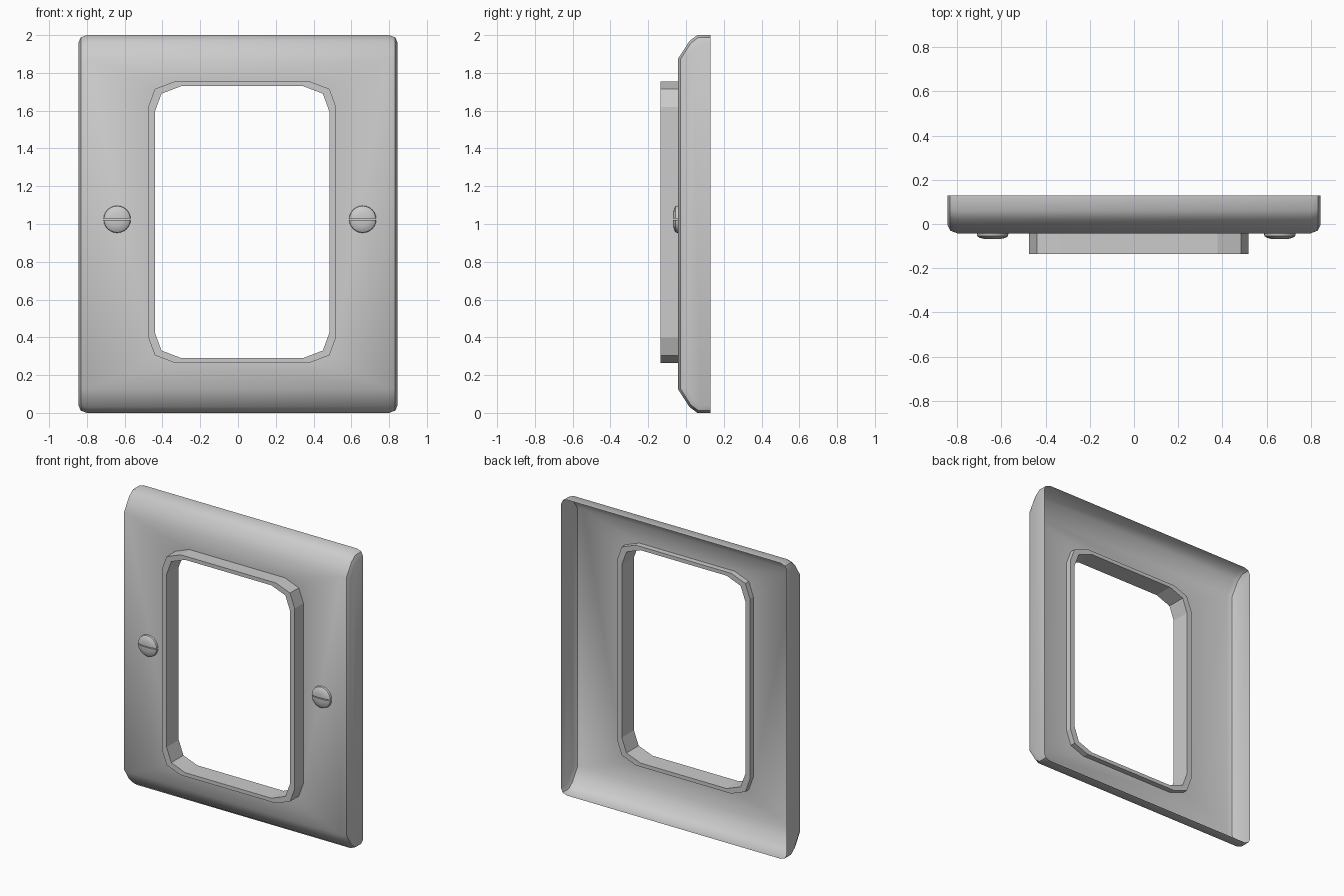
import bpy, bmesh, math
from mathutils import Vector

cube = bpy.data.objects.get("Cube")
if cube:
    bpy.data.objects.remove(cube)

grey = bpy.data.materials.new("light_grey")
grey.use_nodes = True
COLOR = (0.6, 0.6, 0.6, 1)
grey.diffuse_color = COLOR
grey.node_tree.nodes["Principled BSDF"].inputs["Base Color"].default_value = COLOR

FRONT, BACK = -0.042, 0.13      # plate depth
MID_X, MID_Z = 0.022, 1.01      # centre of the opening


def finish(name, bm, angle=30):
    mesh = bpy.data.meshes.new(name)
    bm.to_mesh(mesh)
    bm.free()
    obj = bpy.data.objects.new(name, mesh)
    bpy.context.collection.objects.link(obj)
    mesh.materials.append(grey)
    bpy.ops.object.select_all(action='DESELECT')
    obj.select_set(True)
    bpy.context.view_layer.objects.active = obj
    bpy.ops.object.shade_smooth_by_angle(angle=math.radians(angle))
    return obj


def opening(bm, half_x, half_z, y):
    """Rectangle with two-step corners, as a ring of vertices."""
    quarter = [(half_x, half_z - 0.135), (half_x - 0.035, half_z - 0.04),
               (half_x - 0.14, half_z)]
    ring = []
    for sx, sz in ((1, 1), (-1, 1), (-1, -1), (1, -1)):
        pts = quarter if sx * sz > 0 else quarter[::-1]
        ring += [bm.verts.new((MID_X + sx * x, y, MID_Z + sz * z)) for x, z in pts]
    return ring


def bridge(bm, a, b, closed=True):
    n = len(a)
    for i in range(n if closed else n - 1):
        j = (i + 1) % n
        bm.faces.new((a[i], a[j], b[j], b[i]))


def section(bm, x, inset):
    """Open-backed plate profile at one x, from bottom rim to top rim."""
    half = [(BACK, 1.0), (0.06, 1.0), (0.018, 0.968), (FRONT, 0.875)]
    pts = []
    for y, h in half:
        # Follow the profile inward, leaving the rim at the back
        dy = 0 if y == BACK else inset * (1.0 if y == FRONT else 0.5)
        dh = inset * (0.4 if y == FRONT else 1.0)
        pts.append((y + dy, h - dh))
    pts = [(y, 1 - h) for y, h in pts] + [(y, 1 + h) for y, h in reversed(pts)]
    return [bm.verts.new((x, y, z)) for y, z in pts]


# Cover plate: thin shell with rounded ends and an opening
bm = bmesh.new()
inner_sections = []
for s in (-1, 1):
    rings = [section(bm, s * x, i) for x, i in ((0.80, 0), (0.832, 0.012), (0.845, 0.04))]
    for a, b in zip(rings, rings[1:]):
        bridge(bm, a, b, closed=False)
    bm.faces.new(rings[-1])
    inner_sections.append(rings[0])
left, right = inner_sections
for i in range(len(left) - 1):
    if i != 3:
        bm.faces.new((left[i], left[i + 1], right[i + 1], right[i]))
hole = opening(bm, 0.497, 0.745, FRONT)
rim = [left[3], left[4], right[4], right[3]]
edges = []
for loop in (hole, rim):
    for a, b in zip(loop, loop[1:] + loop[:1]):
        edges.append(bm.edges.get((a, b)) or bm.edges.new((a, b)))
bmesh.ops.triangle_fill(bm, use_beauty=True, use_dissolve=False, edges=edges,
                        normal=Vector((0, -1, 0)))
bmesh.ops.recalc_face_normals(bm, faces=bm.faces)
finish("cover_plate", bm, 40)

# Raised frame around the opening
bm = bmesh.new()
loops = [opening(bm, hx, hz, y) for hx, hz, y in
         ((0.497, 0.745, -0.135), (0.497, 0.745, -0.005),
          (0.462, 0.72, -0.005), (0.462, 0.72, -0.135))]
for a, b in zip(loops, loops[1:] + loops[:1]):
    bridge(bm, a, b)
bmesh.ops.recalc_face_normals(bm, faces=bm.faces)
finish("opening_frame", bm, 15)


# Slotted screws: two half domes with a narrow gap
def screw(name, x, z, radius=0.072, steps=24, gap=0.003):
    bm = bmesh.new()
    for s in (1, -1):
        part = bmesh.new()
        rings = []
        for r, d in ((1, 0), (0.97, 0.012), (0.8, 0.02), (0.45, 0.026)):
            rings.append([part.verts.new((radius * r * math.cos(a), -d, radius * r * math.sin(a)))
                          for a in (2 * math.pi * k / steps for k in range(steps))])
        for a, b in zip(rings, rings[1:]):
            bridge(part, a, b)
        part.faces.new(rings[0])
        part.faces.new(rings[-1])
        geom = part.verts[:] + part.edges[:] + part.faces[:]
        cut = bmesh.ops.bisect_plane(part, geom=geom, plane_co=(0, 0, s * gap),
                                     plane_no=(0, 0, -s), clear_outer=True)
        bmesh.ops.holes_fill(part, edges=[e for e in part.edges if e.is_boundary])
        bmesh.ops.recalc_face_normals(part, faces=part.faces)
        temp = bpy.data.meshes.new("half_screw")
        part.to_mesh(temp)
        part.free()
        bm.from_mesh(temp)
        bpy.data.meshes.remove(temp)
    obj = finish(name, bm, 40)
    obj.location = (x, FRONT - 0.001, z)


screw("right_screw", -0.64, 1.025)
screw("left_screw", 0.66, 1.025)
